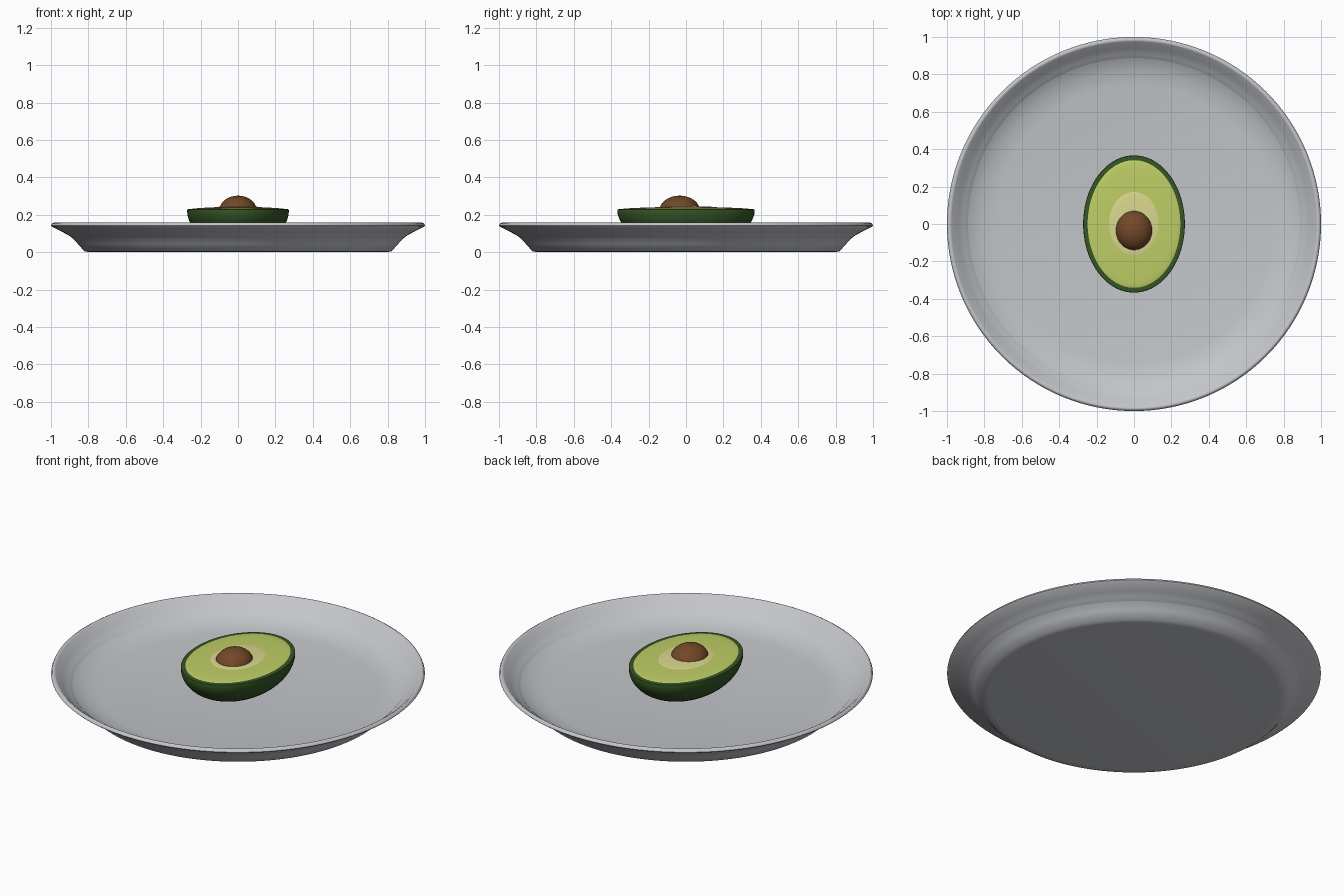
import bpy, bmesh, math

if "Cube" in bpy.data.objects:
    bpy.data.objects.remove(bpy.data.objects["Cube"])


def material(name, rgb):
    m = bpy.data.materials.new(name)
    m.diffuse_color = (*rgb, 1)
    m.use_nodes = True
    m.node_tree.nodes["Principled BSDF"].inputs["Base Color"].default_value = m.diffuse_color
    return m


GREY = material("plate grey", (0.55, 0.56, 0.59))
SKIN = material("dark green skin", (0.035, 0.09, 0.018))
FLESH = material("green flesh", (0.52, 0.62, 0.13))
PALE = material("pale yellow flesh", (0.70, 0.68, 0.27))
BROWN = material("brown stone", (0.17, 0.065, 0.02))


def lathe(name, profile, mat, sides=96, sx=1, sy=1, loc=(0, 0, 0), angle=35):
    """Spin (radius, z) points round z, stretched to an oval by sx, sy."""
    bm = bmesh.new()
    rings = []
    for r, z in profile:
        if r == 0:
            rings.append([bm.verts.new((0, 0, z))] * sides)
        else:
            rings.append([bm.verts.new((r * sx * math.cos(a), r * sy * math.sin(a), z))
                          for a in (2 * math.pi * i / sides for i in range(sides))])
    for a, b in zip(rings, rings[1:]):
        for i in range(sides):
            j = (i + 1) % sides
            quad = list(dict.fromkeys((a[i], a[j], b[j], b[i])))
            bm.faces.new(quad)
    bmesh.ops.recalc_face_normals(bm, faces=bm.faces)
    me = bpy.data.meshes.new(name)
    bm.to_mesh(me)
    bm.free()
    me.materials.append(mat)
    ob = bpy.data.objects.new(name, me)
    ob.location = loc
    bpy.context.collection.objects.link(ob)
    bpy.ops.object.select_all(action='DESELECT')
    ob.select_set(True)
    bpy.context.view_layer.objects.active = ob
    bpy.ops.object.shade_smooth_by_angle(angle=math.radians(angle))
    return ob


def arc(n, a0, a1, h):
    """Quarter-style arc of unit radius and height h."""
    pts = []
    for i in range(n + 1):
        a = math.radians(a0 + (a1 - a0) * i / n)
        r = math.cos(a)
        pts.append((0 if r < 1e-6 else r, h * math.sin(a)))
    return pts


# Shallow dish with sloping wall and thin rim
lathe("plate", [(0, 0), (0.78, 0), (0.82, 0.003), (0.855, 0.043), (0.895, 0.085), (0.94, 0.108),
                (0.993, 0.135), (1.0, 0.142), (0.995, 0.153), (0.985, 0.158), (0.975, 0.152),
                (0.94, 0.115), (0.89, 0.078), (0.82, 0.051), (0.74, 0.039), (0, 0.035)],
      GREY, 128, angle=60)

# Avocado half: skin bowl with a narrow flat lip
lathe("avocado_skin", arc(16, -90, 0, 0.19) + [(0.995, 0.007), (0.92, 0.009), (0, 0.009)],
      SKIN, sx=0.272, sy=0.367, loc=(0, 0, 0.222))

# Gently domed cut face
lathe("avocado_flesh", [(0, 0)] + arc(8, 0, 90, 0.012),
      FLESH, sx=0.252, sy=0.346, loc=(0, 0, 0.229))

# Pale area around the stone
lathe("pale_center", [(0, -0.004)] + [(r, z - 0.004) for r, z in arc(8, 0, 90, 0.009)],
      PALE, 64, sx=0.138, sy=0.178, loc=(0, 0, 0.241))

# Stone
lathe("stone", arc(24, -90, 90, 0.08), BROWN, 64, sx=0.1, sy=0.108, loc=(0, -0.034, 0.222))
